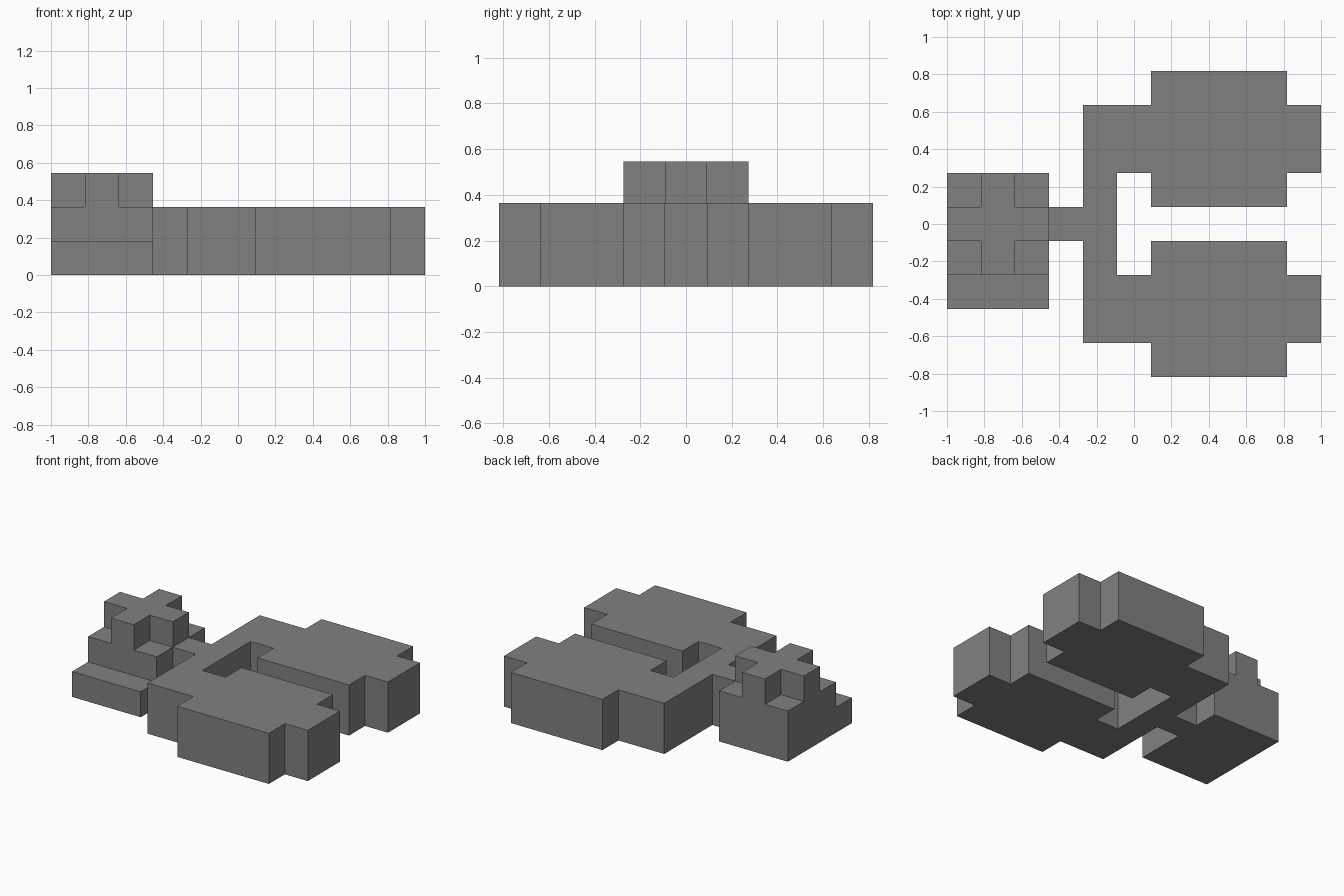
import bpy
import bmesh
from mathutils import Vector

U = 2 / 11  # size of one block

if "Cube" in bpy.data.objects:
    bpy.data.objects.remove(bpy.data.objects["Cube"], do_unlink=True)

grey = bpy.data.materials.new("grey")
grey.use_nodes = True
colour = (0.22, 0.22, 0.22, 1)
grey.diffuse_color = colour
grey.node_tree.nodes["Principled BSDF"].inputs["Base Color"].default_value = colour


def prism(name, outline, direction):
    """Extrude a flat outline, given in blocks, along a direction."""
    bm = bmesh.new()
    face = bm.faces.new([bm.verts.new(Vector(p) * U) for p in outline])
    result = bmesh.ops.extrude_face_region(bm, geom=[face], use_keep_orig=True)
    moved = [v for v in result["geom"] if isinstance(v, bmesh.types.BMVert)]
    bmesh.ops.translate(bm, verts=moved, vec=Vector(direction) * U)
    bmesh.ops.recalc_face_normals(bm, faces=bm.faces)
    mesh = bpy.data.meshes.new(name)
    bm.to_mesh(mesh)
    bm.free()
    mesh.materials.append(grey)
    obj = bpy.data.objects.new(name, mesh)
    bpy.context.collection.objects.link(obj)
    return obj


# Neck, crossbar and two wide arms: half the outline, mirrored front to back
half = [(-2.5, .5), (-1.5, .5), (-1.5, 3.5), (.5, 3.5), (.5, 4.5), (4.5, 4.5),
        (4.5, 3.5), (5.5, 3.5), (5.5, 1.5), (4.5, 1.5), (4.5, .5), (.5, .5),
        (.5, 1.5), (-.5, 1.5)]
body = half + [(x, -y) for x, y in reversed(half)]
prism("forked_body", [(x, y, 0) for x, y in body], (0, 0, 2))

# Stepped base at the left end, with the low step in front
steps = [(-2.5, 0), (1.5, 0), (1.5, 2), (-1.5, 2), (-1.5, 1), (-2.5, 1)]
prism("stepped_base", [(-5.5, y, z) for y, z in steps], (3, 0, 0))

# Cross-shaped block on top of the base
quarter = [(.5, 1.5), (.5, .5), (1.5, .5)]
cross = []
for _ in range(4):
    cross += quarter
    quarter = [(y, -x) for x, y in quarter]
prism("cross_top", [(x - 4, y, 2) for x, y in cross], (0, 0, 1))
